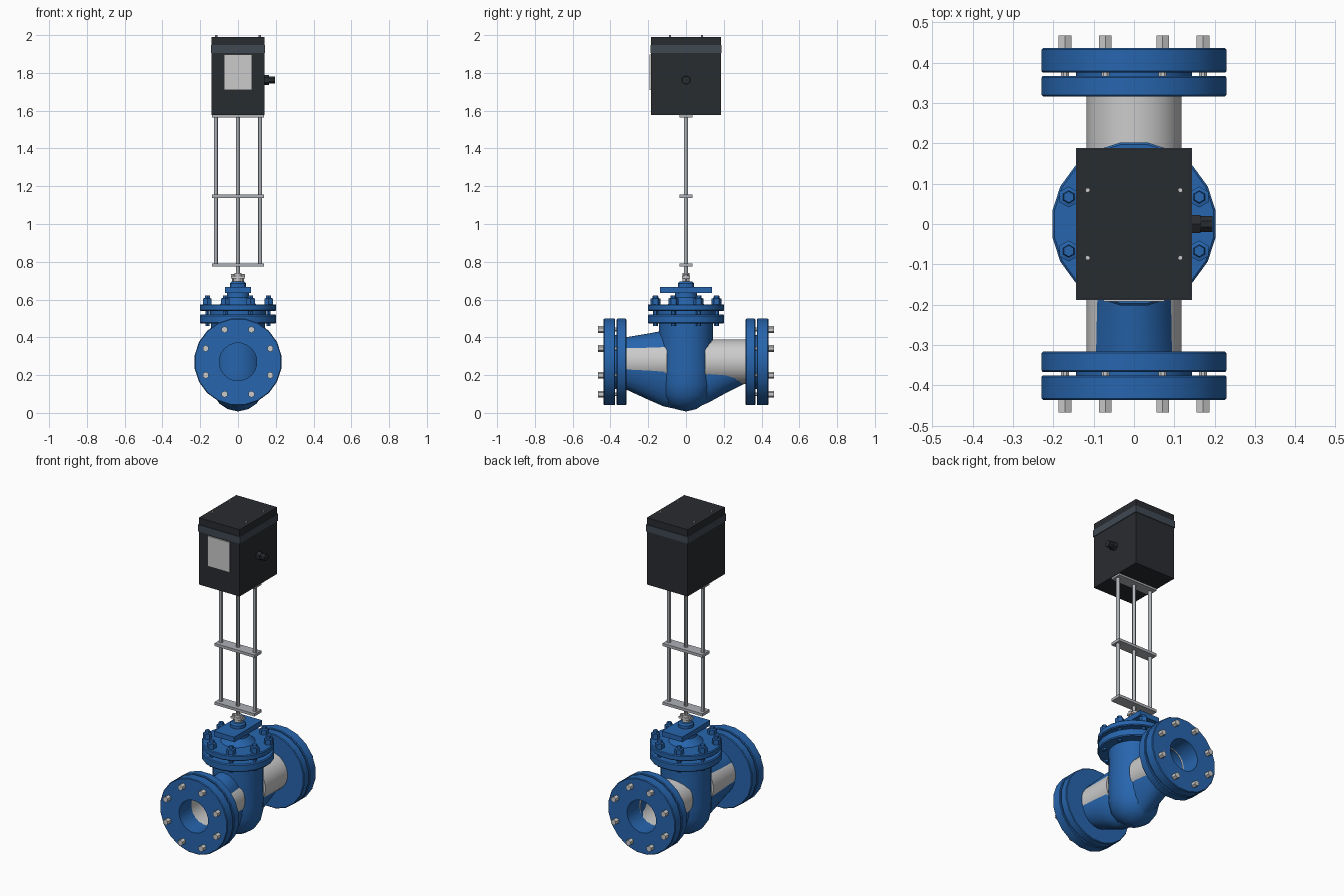
import bpy, bmesh, math
from mathutils import Vector

if "Cube" in bpy.data.objects:
    bpy.data.objects.remove(bpy.data.objects["Cube"])

def material(name, rgb):
    m = bpy.data.materials.new(name)
    m.diffuse_color = (*rgb, 1)
    m.use_nodes = True
    m.node_tree.nodes["Principled BSDF"].inputs["Base Color"].default_value = m.diffuse_color
    return m

BLUE = material("blue_paint", (0.02, 0.13, 0.42))
DARK = material("dark_housing", (0.022, 0.025, 0.03))
BAND = material("band_grey", (0.05, 0.065, 0.085))
STEEL = material("steel", (0.42, 0.44, 0.47))
NUT = material("pale_steel", (0.55, 0.55, 0.54))
LABEL = material("label_grey", (0.62, 0.63, 0.64))
AXIS_Z = 0.27  # height of the flow bore

def finish(name, bm, mat, smooth=True):
    bmesh.ops.remove_doubles(bm, verts=bm.verts, dist=1e-5)
    bmesh.ops.recalc_face_normals(bm, faces=bm.faces)
    me = bpy.data.meshes.new(name)
    bm.to_mesh(me)
    bm.free()
    if smooth:
        for p in me.polygons:
            p.use_smooth = True
        me.set_sharp_from_angle(angle=math.radians(30))
    me.materials.append(mat)
    ob = bpy.data.objects.new(name, me)
    bpy.context.collection.objects.link(ob)
    return ob

def box(name, lo, hi, mat):
    bm = bmesh.new()
    bmesh.ops.create_cube(bm, size=1)
    lo, hi = Vector(lo), Vector(hi)
    for v in bm.verts:
        v.co = Vector([a + (b - a) * (c + 0.5) for a, b, c in zip(lo, hi, v.co)])
    return finish(name, bm, mat, False)

def place(axis, u, v, h):
    return {'z': (u, v, h), 'y': (u, h, v), 'x': (h, u, v)}[axis]

def skin(bm, rings, closed):
    n = len(rings[0])
    for i in range(len(rings) if closed else len(rings) - 1):
        a, b = rings[i], rings[(i + 1) % len(rings)]
        for k in range(n):
            bm.faces.new((a[k], a[(k + 1) % n], b[(k + 1) % n], b[k]))

def lathe(name, profile, mat, n=20, axis='z', at=(0, 0), closed=False):
    """Revolve (radius, height) points around an axis passing through 'at'."""
    bm = bmesh.new()
    rings = [[bm.verts.new(place(axis, at[0] + r * math.cos(2 * math.pi * (k + 0.5) / n),
                                 at[1] + r * math.sin(2 * math.pi * (k + 0.5) / n), h))
              for k in range(n)] for r, h in profile]
    skin(bm, rings, closed)
    if not closed:
        for end in (rings[0], rings[-1]):
            bm.faces.new(end)
    return finish(name, bm, mat)

def rod(name, r, h0, h1, mat, n=12, axis='z', at=(0, 0)):
    return lathe(name, [(r, h0), (r, h1)], mat, n, axis, at)

def neck(name, sections):
    """Open loft through ellipses given as (y, half width, bottom z, top z)."""
    bm = bmesh.new()
    n = 20
    rings = [[bm.verts.new((w * math.cos(2 * math.pi * k / n), y,
                            (a + b) / 2 + (b - a) / 2 * math.sin(2 * math.pi * k / n)))
              for k in range(n)] for y, w, a, b in sections]
    skin(bm, rings, False)
    return finish(name, bm, BLUE)

def circle8(r):
    return [(r * math.cos(a), r * math.sin(a)) for a in
            (math.pi / 8 + i * math.pi / 4 for i in range(8))]

# Valve body: round-bottomed vertical chamber
lathe("valve_body", [(0.002, 0.008), (0.055, 0.02), (0.1, 0.05), (0.13, 0.095), (0.143, 0.15),
                     (0.145, 0.22), (0.143, 0.4), (0.145, 0.475)], BLUE, 24)
neck("front_neck", [(-0.32, 0.116, 0.125, 0.4), (-0.2, 0.112, 0.07, 0.42),
                    (-0.12, 0.108, 0.035, 0.435), (-0.05, 0.09, 0.02, 0.44)])
neck("back_neck", [(0.32, 0.09, 0.16, 0.36), (0.22, 0.1, 0.11, 0.375),
                   (0.12, 0.1, 0.055, 0.38), (0.05, 0.09, 0.025, 0.38)])

# Pipe stubs, paired flanges and flange bolts at both ends
for side, s in (("front", -1), ("back", 1)):
    def ring(name, r0, r1, y0, y1, mat, n):
        c = 0.004 if r1 > 0.2 else 0
        lathe(f"{side}_{name}", [(r0, s * y0), (r1 - c, s * y0), (r1, s * (y0 + c)),
                                 (r1, s * (y1 - c)), (r1 - c, s * y1), (r0, s * y1)],
              mat, n, 'y', (0, AXIS_Z), True)
    ring("pipe", 0.1, 0.119, 0.1, 0.318, LABEL, 24)
    ring("inner_flange", 0.1, 0.232, 0.316, 0.367, BLUE, 20)
    ring("gasket", 0.1, 0.145, 0.366, 0.376, BLUE, 20)
    ring("outer_flange", 0.1, 0.232, 0.375, 0.436, BLUE, 20)
    for i, (u, v) in enumerate(circle8(0.185)):
        at = (u, AXIS_Z + v)
        rod(f"{side}_flange_stud_{i}", 0.011, s * 0.33, s * 0.44, NUT, 8, 'y', at)
        rod(f"{side}_flange_nut_{i}", 0.018, s * 0.435, s * 0.467, NUT, 6, 'y', at)

# Bonnet flanges with gasket and bolts
lathe("body_flange", [(0.14, 0.472), (0.2, 0.472), (0.205, 0.478), (0.205, 0.514), (0.2, 0.52)], BLUE, 20)
rod("bonnet_gasket", 0.15, 0.515, 0.545, BLUE, 20)
lathe("bonnet_flange", [(0.2, 0.54), (0.205, 0.545), (0.205, 0.57), (0.2, 0.575)], BLUE, 20)
for i, at in enumerate(circle8(0.175)):
    lathe(f"bonnet_nut_{i}", [(0.026, 0.573), (0.026, 0.605), (0.016, 0.608), (0.014, 0.622)],
          BLUE, 6, 'z', at)
    rod(f"bonnet_stud_{i}", 0.013, 0.46, 0.58, BLUE, 6, 'z', at)

# Bonnet neck, yoke mounting plate and stem packing
lathe("bonnet_neck", [(0.1, 0.573), (0.082, 0.59), (0.06, 0.61), (0.058, 0.64)], BLUE, 16)
box("mounting_plate", (-0.07, -0.137, 0.635), (0.07, 0.137, 0.667), BLUE)
lathe("packing_boss", [(0.045, 0.665), (0.045, 0.685), (0.036, 0.695)], BLUE, 12)
rod("packing_sleeve", 0.02, 0.69, 0.74, NUT, 12)
box("gland_plate", (-0.036, -0.02, 0.712), (0.036, 0.02, 0.724), NUT)
for i, x in enumerate((-0.026, 0.026)):
    rod(f"gland_stud_{i}", 0.006, 0.685, 0.735, NUT, 8, 'z', (x, 0))
    rod(f"gland_nut_{i}", 0.012, 0.723, 0.734, NUT, 6, 'z', (x, 0))

# Stem and yoke frame
rod("stem", 0.01, 0.7, 1.58, STEEL)
for i, x in enumerate((-0.117, 0.117)):
    rod(f"yoke_rod_{i}", 0.0115, 0.778, 1.578, STEEL, 12, 'z', (x, 0))
for i, z in enumerate((0.774, 1.138, 1.564)):
    box(f"yoke_crossbar_{i}", (-0.137, -0.035, z), (0.137, 0.035, z + 0.017), STEEL)

# Actuator housing, lid band, label plate, cable gland and lid screws
box("actuator_housing", (-0.14, -0.184, 1.576), (0.14, 0.184, 1.91), DARK)
box("lid_band", (-0.144, -0.188, 1.906), (0.144, 0.188, 1.948), BAND)
box("housing_lid", (-0.14, -0.184, 1.945), (0.14, 0.184, 1.99), DARK)
box("label_plate", (-0.075, -0.192, 1.71), (0.075, -0.182, 1.897), LABEL)
rod("cable_gland_base", 0.026, 0.138, 0.165, DARK, 6, 'x', (0, 1.762))
rod("cable_gland_cap", 0.021, 0.16, 0.195, DARK, 8, 'x', (0, 1.762))
for i, (x, y) in enumerate((x, y) for x in (-0.115, 0.115) for y in (-0.084, 0.084)):
    rod(f"lid_screw_{i}", 0.006, 1.985, 2.0, NUT, 8, 'z', (x, y))
